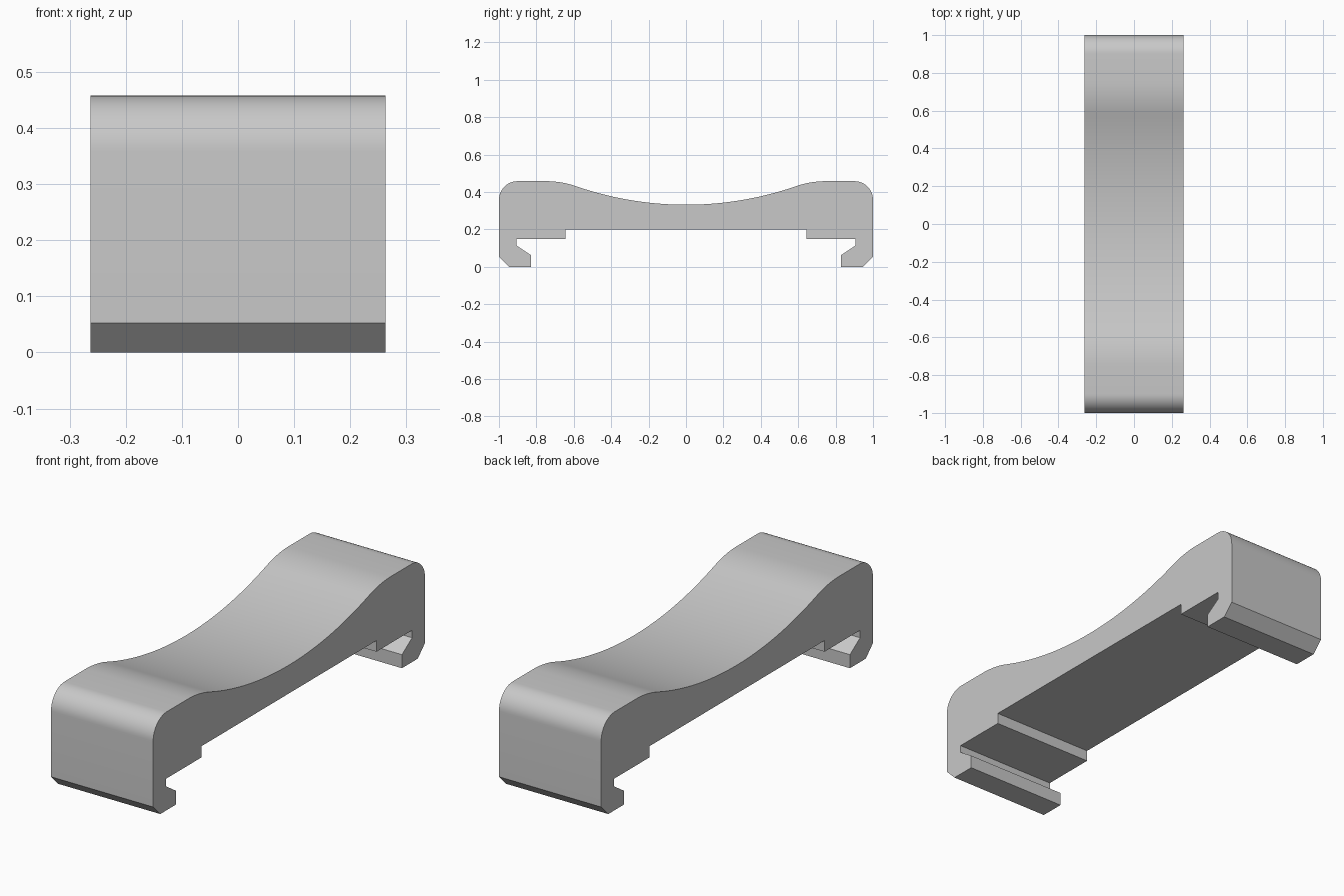
import bpy
import bmesh
from math import sin, cos, asin, pi, radians

HALF_WIDTH = 0.263
TOP, DIP = 0.458, 0.332        # shoulder height and saddle low point
CORNER = 0.1                   # outer top corner radius
FLAT_END, CREST = 0.75, 0.5    # inner end of the flat shoulder, crest radius

cube = bpy.data.objects.get("Cube")
if cube:
    bpy.data.objects.remove(cube, do_unlink=True)


def arc(cy, cz, radius, start, end, steps):
    """Points on an arc in the y-z plane."""
    angles = [start + (end - start) * i / steps for i in range(steps + 1)]
    return [(cy + radius * cos(a), cz + radius * sin(a)) for a in angles]


# Underside step and hooked clamp foot
half = [(0.643, 0.2), (0.643, 0.148), (0.905, 0.148), (0.905, 0.113),
        (0.83, 0.063), (0.83, 0), (0.947, 0), (1, 0.053)]

# Rounded outer corner
half += arc(1 - CORNER, TOP - CORNER, CORNER, 0, pi / 2, 12)

# Crest arc running tangentially into the wide saddle arc
rise = TOP - DIP
reach = (FLAT_END ** 2 + rise ** 2) / (2 * rise)
saddle = reach - CREST
slope = asin(FLAT_END / reach)
half += arc(FLAT_END, TOP - CREST, CREST, pi / 2, pi / 2 + slope, 10)
half += arc(0, DIP + saddle, saddle, slope - pi / 2, -pi / 2, 20)[1:]

# Mirror the half profile, sharing the centre point of the saddle
profile = half + [(-y, z) for y, z in reversed(half[:-1])]

# Extrude the profile across the width
bm = bmesh.new()
face = bm.faces.new([bm.verts.new((-HALF_WIDTH, y, z)) for y, z in profile])
result = bmesh.ops.extrude_face_region(bm, geom=[face])
moved = [v for v in result["geom"] if isinstance(v, bmesh.types.BMVert)]
bmesh.ops.translate(bm, verts=moved, vec=(2 * HALF_WIDTH, 0, 0))
bmesh.ops.recalc_face_normals(bm, faces=bm.faces)
mesh = bpy.data.meshes.new("saddle_clip")
bm.to_mesh(mesh)
bm.free()

clip = bpy.data.objects.new("saddle_clip", mesh)
bpy.context.collection.objects.link(clip)

# Plain grey material
grey = bpy.data.materials.new("light_grey")
grey.use_nodes = True
colour = (0.58, 0.58, 0.58, 1)
grey.diffuse_color = colour
grey.node_tree.nodes["Principled BSDF"].inputs["Base Color"].default_value = colour
mesh.materials.append(grey)

# Smooth curves, sharp edges
bpy.ops.object.select_all(action="DESELECT")
clip.select_set(True)
bpy.context.view_layer.objects.active = clip
bpy.ops.object.shade_smooth_by_angle(angle=radians(25))
